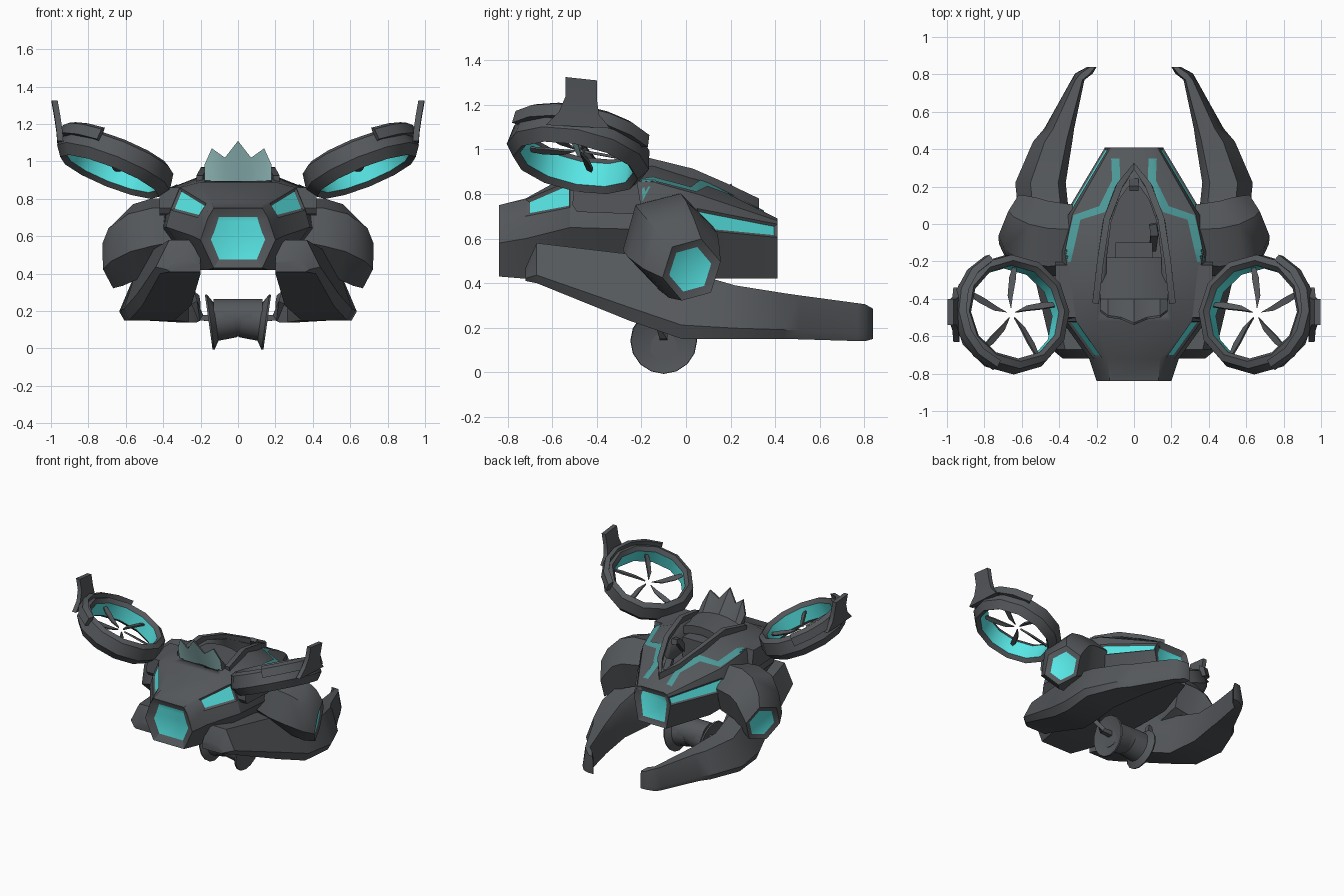
import bpy, bmesh
from math import sin, cos, pi, radians
from mathutils import Vector, Matrix
from mathutils.bvhtree import BVHTree

if "Cube" in bpy.data.objects:
    bpy.data.objects.remove(bpy.data.objects["Cube"])


def material(name, rgb):
    m = bpy.data.materials.new(name)
    m.use_nodes = True
    m.diffuse_color = (*rgb, 1)
    m.node_tree.nodes["Principled BSDF"].inputs["Base Color"].default_value = (*rgb, 1)
    return m


MATS = [material("dark grey", (0.09, 0.097, 0.105)), material("bright cyan", (0.1, 0.82, 0.81)),
        material("muted teal", (0.07, 0.31, 0.31)), material("pale teal", (0.36, 0.62, 0.62))]
GREY, CYAN, TEAL, PALE = range(4)


def finish(name, bm, mirror=False, angle=32):
    mesh = bpy.data.meshes.new(name)
    bm.to_mesh(mesh)
    for m in MATS:
        mesh.materials.append(m)
    mesh.shade_smooth()
    mesh.set_sharp_from_angle(angle=radians(angle))
    ob = bpy.data.objects.new(name, mesh)
    bpy.context.collection.objects.link(ob)
    if mirror:
        ob.modifiers.new("mirror", "MIRROR").use_clip = False
    return ob


def loft(rings, loop=False, bm=None):
    """Skin a list of rings; faces come section by section, then the two caps."""
    bm = bm or bmesh.new()
    vs = [[bm.verts.new(p) for p in r] for r in rings]
    n, faces = len(rings[0]), []
    for i in range(len(vs) if loop else len(vs) - 1):
        a, b = vs[i], vs[(i + 1) % len(vs)]
        for j in range(n):
            k = (j + 1) % n
            faces.append(bm.faces.new((a[j], a[k], b[k], b[j])))
    if not loop:
        faces += [bm.faces.new(vs[0]), bm.faces.new(vs[-1])]
    bmesh.ops.recalc_face_normals(bm, faces=faces)
    return bm, faces


def recess(bm, faces, width, depth, mat):
    bmesh.ops.inset_individual(bm, faces=faces, thickness=width, depth=-depth)
    for f in faces:
        f.material_index = mat


def prism(points, lo, hi, mat=Matrix(), bm=None):
    """Extrude an outline from lo to hi along the local z axis."""
    return loft([[mat @ Vector((x, y, h)) for x, y in points] for h in (lo, hi)], bm=bm)[0]


def bar(path, w, h):
    """Rectangular beam through the path points."""
    path, rings = [Vector(p) for p in path], []
    for i, p in enumerate(path):
        d = (path[min(i + 1, len(path) - 1)] - path[max(i - 1, 0)]).normalized()
        s = d.cross((0, 0, 1) if abs(d.z) < 0.9 else (0, 1, 0)).normalized()
        u = s.cross(d)
        rings.append([p + s * a * w / 2 + u * b * h / 2 for a, b in ((1, 1), (-1, 1), (-1, -1), (1, -1))])
    return loft(rings)[0]


def revolve(profile, sides, mat):
    """Closed profile of (radius, height) turned about the local z axis."""
    return loft([[mat @ Vector((r * cos(t), r * sin(t), z)) for r, z in profile]
                 for t in (2 * pi * i / sides for i in range(sides))], loop=True)


# Hull: y, then half width and height of top, shoulder, window line, side and bottom
HULL = [(-.84, .13, .75, .16, .7, .18, .64, .2, .58, .13, .43),
        (-.72, .14, .78, .17, .775, .215, .7, .24, .6, .16, .42),
        (-.52, .2, .89, .31, .86, .36, .74, .385, .65, .22, .42),
        (-.15, .18, .93, .37, .855, .39, .75, .405, .64, .24, .42),
        (.05, .14, .87, .33, .8, .35, .735, .37, .64, .24, .42),
        (.41, .1, .69, .125, .68, .135, .665, .155, .605, .12, .42)]
rings = []
for y, *s in HULL:
    half = list(zip(s[::2], s[1::2]))
    rings.append([(x, y, z) for x, z in half] + [(-x, y, z) for x, z in reversed(half)])
hull, hf = loft(rings)
skin = BVHTree.FromBMesh(hull)
recess(hull, [hf[-2]], .055, .03, CYAN)              # main nozzle
recess(hull, [hf[-1]], .045, .02, CYAN)              # rear light
recess(hull, [hf[11], hf[17]], .022, .01, CYAN)      # front windows
recess(hull, [hf[42], hf[46]], .016, .008, CYAN)     # side windows
body = finish("hull", hull)

# Cockpit opening
half = [(.03, .2), (.08, .13), (.122, .01), (.148, -.2), (.148, -.46)]
cutter = finish("cockpit_cutter", prism(half + [(-x, y) for x, y in reversed(half)], .72, 1.2))
cutter.hide_render = True
cutter.display_type = "WIRE"
cutter.hide_set(True)
cut = body.modifiers.new("cockpit", "BOOLEAN")
cut.object, cut.operation, cut.solver = cutter, "DIFFERENCE", "EXACT"

# Cockpit rim, seat and controls
side = [(.205, -.42, .9), (.18, -.2, .945), (.147, .02, .89), (.08, .2, .81)]
rim = side + [(0, .31, .755)] + [(-x, y, z) for x, y, z in reversed(side)]
finish("cockpit_rim", bar(rim, .035, .05))
finish("seat", prism([(-.1, -.2), (.1, -.2), (.1, -.1), (-.1, -.1)], .71, .87))
finish("seat_rest", prism([(-.147, -.455), (.147, -.455), (.147, -.2), (-.147, -.2)], .71, .88))
finish("control_stick", bar([(.1, -.13, .76), (.11, -.05, .86), (.1, 0, .87)], .04, .04))
finish("front_sight", bar([(0, .24, .75), (0, .19, .84)], .05, .03))

# Jagged shield rising behind the seat, pale on its front
rings = []
for x, y, z in [(-.18, -.47, .98), (-.14, -.5, 1.07), (-.07, -.51, 1.02), (0, -.54, 1.11),
                (.07, -.51, 1.02), (.14, -.5, 1.07), (.18, -.47, .98)]:
    drop = 1.2 * x * x
    rings.append([(x * .95, -.18, .94 - drop), (x, -.4, .955 - drop), (x, y + .012, z),
                  (x, y, z), (x, -.44, .89 - drop), (x * .95, -.18, .88 - drop)])
shield, sf = loft(rings)
for i in range(6):
    sf[i * 6 + 3].material_index = PALE
finish("jagged_shield", shield)

# Painted stripes laid over the hull
path = [Vector(p) for p in ((.1, .35), (.095, .23), (.17, .08), (.305, .035), (.36, -.2))]
bm, rows = bmesh.new(), []
for i in range(len(path) - 1):
    tangents = [(path[min(k + 1, 4)] - path[max(k - 1, 0)]).normalized() for k in (i, i + 1)]
    for step in range(9 if i == 3 else 8):
        p = path[i].lerp(path[i + 1], step / 8)
        t = tangents[0].lerp(tangents[1], step / 8).normalized()
        row = []
        for off in (-.022, -.011, 0, .011, .022):
            q = p + Vector((-t.y, t.x)) * off
            hit = skin.ray_cast(Vector((q.x, q.y, 2)), Vector((0, 0, -1)))[0]
            row.append(bm.verts.new(hit + Vector((0, 0, .006))))
        rows.append(row)
for a, b in zip(rows, rows[1:]):
    for j in range(4):
        f = bm.faces.new((a[j], a[j + 1], b[j + 1], b[j]))
        f.normal_update()
        if f.normal.z < 0:
            f.normal_flip()
        f.material_index = TEAL
finish("hull_stripe", bm, True)

# Lower claw arms: y, inner x, outer x, bottom, top
ARM = [(-.72, .2, .38, .41, .47), (-.67, .2, .44, .4, .58), (-.25, .25, .54, .23, .53),
       (-.02, .34, .61, .15, .46), (.22, .365, .635, .15, .39), (.44, .33, .54, .15, .355),
       (.51, .32, .48, .148, .345), (.77, .265, .335, .14, .31), (.805, .22, .315, .14, .305),
       (.84, .2, .25, .15, .285)]
rings = []
for y, a, b, lo, hi in ARM:
    w, h = b - a, hi - lo
    rings.append([(x, y, z) for x, z in ((a, lo), (b - .1 * w, lo), (b, lo + .2 * h), (b - .3 * w, hi),
                                         (a + .15 * w, hi), (a, lo + .7 * h))])
finish("claw_arm", loft(rings)[0], True)

# Shoulder pods: hexagon rings turning outward, then down and back
POD = [((.33, -.08, .62), (1, 0, 0), .19), ((.46, -.08, .6), (1, 0, 0), .21),
       ((.55, -.06, .57), (1, .15, -.1), .21), ((.63, -.02, .51), (1, .35, -.18), .185),
       ((.67, .025, .46), (.9, .4, -.14), .145)]
rings = []
for c, n, r in POD:
    n = Vector(n).normalized()
    u = Vector((0, 0, 1)).cross(n).normalized()
    v = n.cross(u)
    rings.append([Vector(c) + (u * cos(a) + v * sin(a)) * r for a in (pi * (k / 3 + .08) for k in range(6))])
pod, pf = loft(rings)
recess(pod, [pf[-1]], .04, .015, CYAN)
finish("shoulder_pod", pod, True, 40)

# Ducted rotors
TILT = (Matrix.Translation((.655, -.48, .995)) @ Matrix.Rotation(radians(-22), 4, "Y")
        @ Matrix.Rotation(radians(-11), 4, "X"))
profile = [(.258, -.06), (.253, .05), (.275, .08), (.31, .06), (.325, -.03), (.285, -.085)]
ring, rf = revolve(profile, 12, TILT)
for i in range(12):
    rf[i * 6].material_index = CYAN
finish("rotor_ring", ring, True)

blades = bmesh.new()
for k in range(5):
    turn = TILT @ Matrix.Rotation(2 * pi * k / 5 + .3, 4, "Z") @ Matrix.Rotation(radians(20), 4, "X")
    prism([(.025, 0), (.1, -.012), (.2, .005), (.26, .03), (.252, .05), (.18, .038), (.09, .014)],
          -.006, .006, turn, blades)
finish("rotor_blades", blades, True)

# Outer guard and upright fin on each rotor
rings = []
for k in range(7):
    t = radians(-66 + 22 * k)
    rings.append([TILT @ Vector((r * cos(t), r * sin(t), z))
                  for r, z in ((.29, .02), (.34, .02), (.335, .08), (.3, .1))])
finish("rotor_guard", loft(rings)[0], True)
FIN = [(.95, -.63, -.34, 1.11), (.955, -.57, -.39, 1.17), (.965, -.54, -.4, 1.24), (.98, -.54, -.4, 1.325)]
rings = [[(x - .016, a, z), (x + .016, a, z), (x + .016, b, z - .015), (x - .016, b, z - .015)]
         for x, a, b, z in FIN]
finish("rotor_fin", loft(rings)[0], True)

# Pylons joining rotors to hull
AXES = Matrix(((0, 0, 1, 0), (1, 0, 0, 0), (0, 1, 0, 0), (0, 0, 0, 1)))
finish("rotor_pylon", prism([(-.51, .75), (-.49, .72), (-.23, .71), (-.2, .74), (-.22, .86), (-.5, .86)],
                            .28, .42, AXES), True)

# Underslung twin discs with their core and struts
HUB = Matrix.Translation((0, -.1, .162)) @ Matrix.Rotation(radians(8), 4, "Y") @ Matrix.Rotation(pi / 2, 4, "Y")
flange = [(.01, .02), (.1, .02), (.105, .12), (.15, .148), (.147, .158), (.03, .125), (.01, .13)]
finish("underside_disc", revolve(flange, 16, HUB)[0], True)
circle = [(-.1 + .1 * cos(pi * k / 8), .165 + .1 * sin(pi * k / 8)) for k in range(16)]
finish("disc_core", prism(circle, -.13, .13, AXES))
finish("disc_strut", bar([(.1, -.1, .16), (.2, -.1, .165), (.235, -.13, .25), (.28, -.17, .4)], .035, .035), True)
